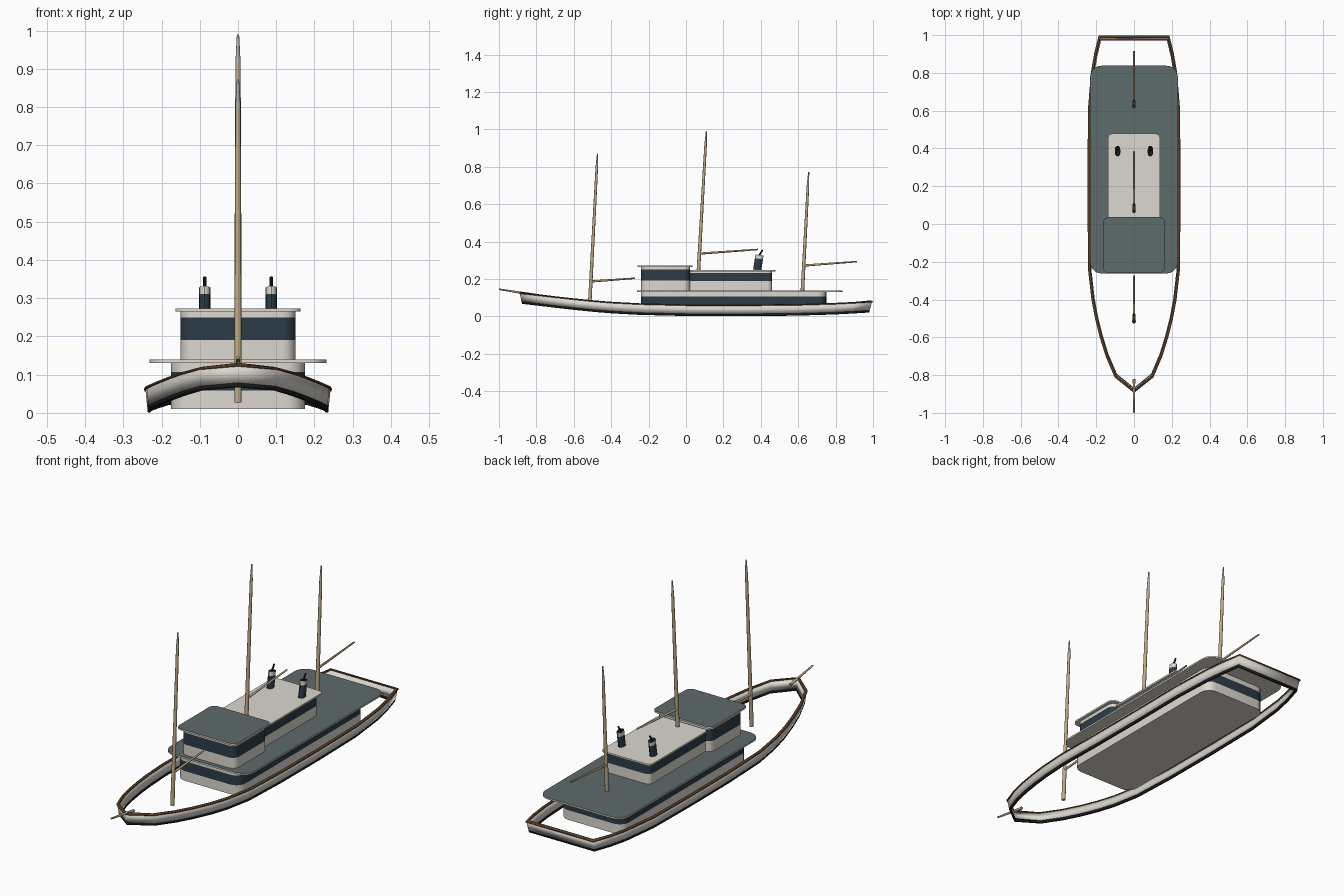
import bpy, bmesh, math
from mathutils import Vector

old = bpy.data.objects.get("Cube")
if old:
    bpy.data.objects.remove(old, do_unlink=True)


def material(name, rgb):
    m = bpy.data.materials.new(name)
    m.use_nodes = True
    m.diffuse_color = (*rgb, 1)
    m.node_tree.nodes["Principled BSDF"].inputs["Base Color"].default_value = (*rgb, 1)
    return m


WHITE = material("warm_white", (0.72, 0.69, 0.63))
NAVY = material("navy_glass", (0.025, 0.045, 0.065))
ROOF = material("roof_grey", (0.11, 0.145, 0.145))
WOOD = material("pale_wood", (0.52, 0.40, 0.23))
BROWN = material("rail_brown", (0.10, 0.045, 0.018))
BLACK = material("black", (0.01, 0.01, 0.01))
GREY = material("mast_tip_grey", (0.45, 0.45, 0.44))


def finish(name, bm, mats):
    mesh = bpy.data.meshes.new(name)
    bm.to_mesh(mesh)
    bm.free()
    for m in mats:
        mesh.materials.append(m)
    ob = bpy.data.objects.new(name, mesh)
    bpy.context.collection.objects.link(ob)
    bpy.ops.object.select_all(action="DESELECT")
    ob.select_set(True)
    bpy.context.view_layer.objects.active = ob
    bpy.ops.object.shade_smooth_by_angle(angle=math.radians(30))
    return ob


def loft(name, rings, mats, side, caps):
    """Join closed rings of points; side gives a material per band, caps for both ends."""
    bm = bmesh.new()
    rows = [[bm.verts.new(p) for p in ring] for ring in rings]
    n = len(rows[0])
    for lo, hi, mat in zip(rows, rows[1:], side):
        for i in range(n):
            j = (i + 1) % n
            bm.faces.new((lo[i], lo[j], hi[j], hi[i])).material_index = mats.index(mat)
    if caps:
        bm.faces.new(rows[0][::-1]).material_index = mats.index(caps[0])
        bm.faces.new(rows[-1]).material_index = mats.index(caps[1])
    return finish(name, bm, mats)


# Hull bulwark: stations of (y, half width, sheer height)
stations = [(-0.89, 0, 0.127), (-0.81, 0.1, 0.118), (-0.7, 0.147, 0.105),
            (-0.6, 0.178, 0.094), (-0.5, 0.203, 0.084), (-0.4, 0.222, 0.076),
            (-0.25, 0.239, 0.068), (0, 0.242, 0.062), (0.3, 0.242, 0.061),
            (0.6, 0.241, 0.064), (0.8, 0.225, 0.07), (0.9, 0.208, 0.075), (0.995, 0.185, 0.081)]
outline = stations + [(y, -x, z) for y, x, z in reversed(stations[1:])]


def hull_ring(f):
    scale = 0.975 + 0.025 * f
    return [(x * scale, y * (0.985 + 0.015 * f), z - 0.06 * (1 - f)) for y, x, z in outline]


def hull_strip(name, low, high, mat, thickness, offset):
    ob = loft(name, [hull_ring(low), hull_ring(high)], [mat], [mat], None)
    mod = ob.modifiers.new("thickness", "SOLIDIFY")
    mod.thickness = thickness
    mod.offset = offset
    mod.use_even_offset = True


hull_strip("boot_stripe", 0, 0.2, BLACK, 0.008, -1)
hull_strip("hull_side", 0.2, 0.92, WHITE, 0.008, -1)
hull_strip("cap_rail", 0.92, 1.02, BROWN, 0.013, -0.5)


# Cabins and roofs: rounded rectangles stacked in coloured bands
def rounded_rect(half, y0, y1, r, z, steps=5):
    pts = []
    corners = [(half - r, y1 - r), (r - half, y1 - r), (r - half, y0 + r), (half - r, y0 + r)]
    for k, (cx, cy) in enumerate(corners):
        for s in range(steps + 1):
            a = math.pi / 2 * (k + s / steps)
            pts.append((cx + r * math.cos(a), cy + r * math.sin(a), z))
    return pts


def house(name, half, y0, y1, r, levels, bands, top):
    mats = list(dict.fromkeys(bands + [top]))
    loft(name, [rounded_rect(half, y0, y1, r, z) for z in levels], mats, bands, (bands[0], top))


banded = [WHITE, NAVY, WHITE]
house("main_cabin", 0.175, -0.24, 0.75, 0.05, [0.01, 0.058, 0.107, 0.132], banded, WHITE)
house("boat_deck", 0.232, -0.262, 0.838, 0.06, [0.131, 0.139], [WHITE], ROOF)
house("upper_cabin", 0.122, 0.0, 0.46, 0.025, [0.138, 0.188, 0.231, 0.242], banded, WHITE)
house("upper_cabin_roof", 0.137, 0.02, 0.478, 0.022, [0.241, 0.249], [WHITE], WHITE)
house("wheelhouse", 0.15, -0.24, 0.022, 0.035, [0.138, 0.191, 0.25, 0.266], banded, WHITE)
house("wheelhouse_roof", 0.164, -0.258, 0.036, 0.03, [0.265, 0.273], [WHITE], ROOF)


# Spars: tapered round poles through a list of (point, radius)
def pole(name, points, side, caps, sides=12, stretch=1):
    mats = list(dict.fromkeys(side + list(caps)))
    axis = (Vector(points[-1][0]) - Vector(points[0][0])).normalized()
    u = Vector((1, 0, 0))
    v = axis.cross(u)
    rings = []
    for p, r in points:
        angles = [math.tau * i / sides for i in range(sides)]
        rings.append([Vector(p) + r * (u * math.cos(a) + v * stretch * math.sin(a)) for a in angles])
    loft(name, rings, mats, side, caps)


def spar(name, a, b, r0, r1):
    pole(name, [((0, *a), r0), ((0, *b), r1)], [WOOD], (WOOD, WOOD))


def mast(name, foot, head):
    foot, head = Vector((0, *foot)), Vector((0, *head))
    neck = foot.lerp(head, 1 - 0.075 / (head - foot).length)
    pole(name, [(foot, 0.0098), (neck, 0.0068), (head, 0.003)], [WOOD, GREY], (WOOD, GREY))


mast("fore_mast", (-0.517, 0.027), (-0.473, 0.872))
mast("main_mast", (0.065, 0.22), (0.109, 0.99))
mast("aft_mast", (0.622, 0.13), (0.656, 0.773))
spar("fore_boom", (-0.505, 0.187), (-0.273, 0.204), 0.006, 0.004)
spar("main_boom", (0.075, 0.336), (0.385, 0.358), 0.006, 0.004)
spar("aft_boom", (0.63, 0.272), (0.915, 0.293), 0.006, 0.004)
spar("bowsprit", (-0.822, 0.117), (-0.999, 0.145), 0.007, 0.004)

# Twin raked funnels with exhaust pipes
for label, x in (("left", 0.087), ("right", -0.087)):
    levels = [((x, 0.38, 0.247), 0.0145), ((x, 0.39, 0.308), 0.0145), ((x, 0.393, 0.328), 0.0145)]
    pole(label + "_funnel", levels, [NAVY, WHITE], (NAVY, BLACK), 16, 1.5)
    pole(label + "_exhaust", [((x, 0.39, 0.325), 0.005), ((x, 0.41, 0.355), 0.004)],
         [BLACK], (BLACK, BLACK), 8)
